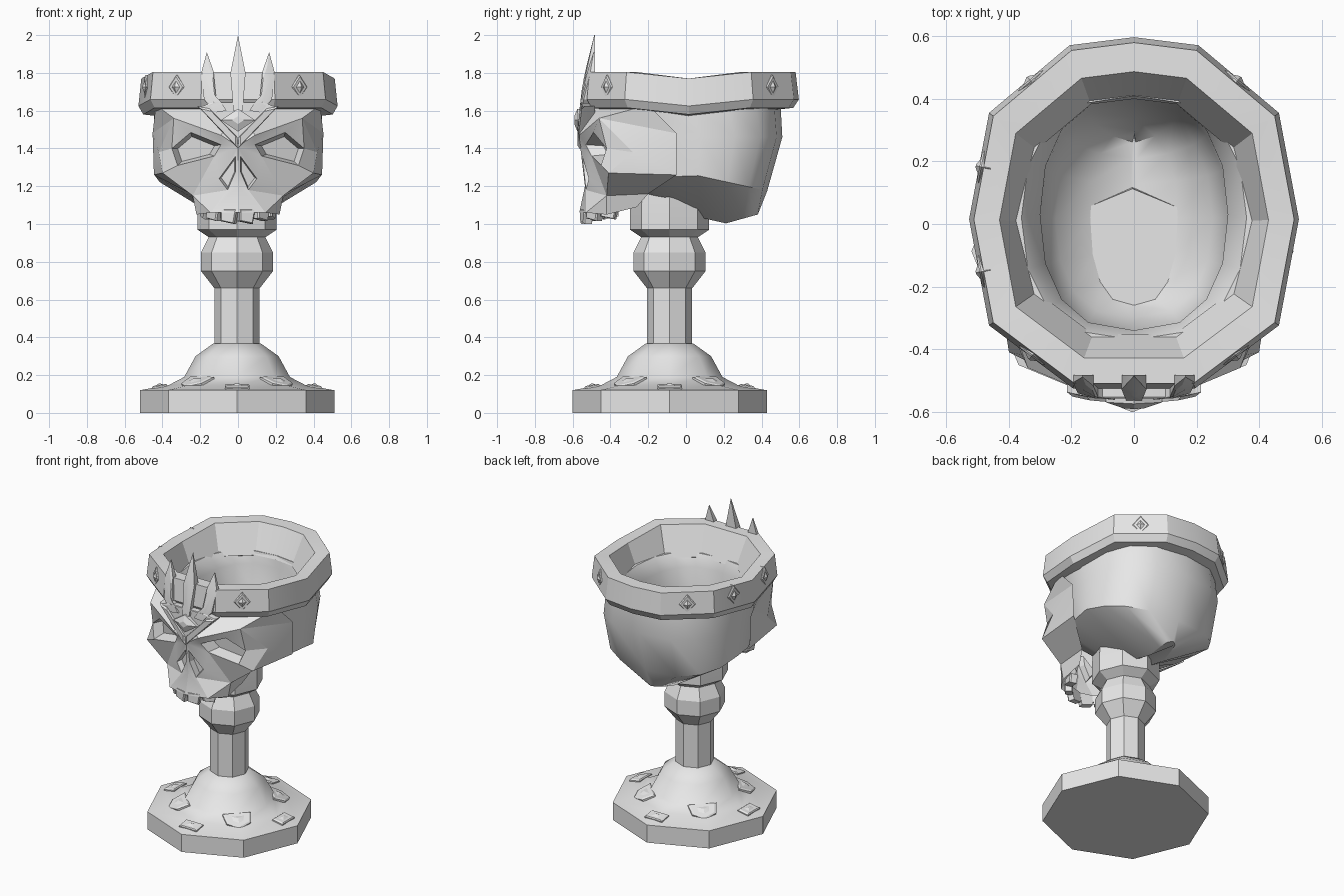
import bpy, bmesh
from math import sin, cos, pi, copysign, radians
from mathutils import Vector

cube = bpy.data.objects.get("Cube")
if cube:
    bpy.data.objects.remove(cube)

stone = bpy.data.materials.new("pale grey")
stone.use_nodes = True
stone.diffuse_color = (0.8, 0.8, 0.8, 1)
stone.node_tree.nodes["Principled BSDF"].inputs["Base Color"].default_value = (0.8, 0.8, 0.8, 1)

CX, CY = -0.005, -0.087   # axis of the stem
FRONT = Vector((0, -1, 0))


def build(name, verts, faces, smooth=20, mirror=False):
    """Mesh object from points and faces, optionally mirrored across x."""
    bm = bmesh.new()
    for side in ((1, -1) if mirror else (1,)):
        made = [bm.verts.new((v[0] * side, v[1], v[2])) for v in verts]
        for face in faces:
            bm.faces.new([made[i] for i in face])
    bmesh.ops.remove_doubles(bm, verts=bm.verts, dist=0.0005)
    bmesh.ops.recalc_face_normals(bm, faces=bm.faces)
    mesh = bpy.data.meshes.new(name)
    bm.to_mesh(mesh)
    bm.free()
    mesh.materials.append(stone)
    obj = bpy.data.objects.new(name, mesh)
    bpy.context.collection.objects.link(obj)
    bpy.ops.object.select_all(action='DESELECT')
    obj.select_set(True)
    bpy.context.view_layer.objects.active = obj
    bpy.ops.object.shade_smooth_by_angle(angle=radians(smooth))
    return obj


def loft(name, rings, smooth=20, start_cap=True, closed=False):
    """Skin a series of rings that have equal point counts."""
    n, count = len(rings[0]), len(rings)
    verts = [p for ring in rings for p in ring]
    faces = []
    for r in range(count if closed else count - 1):
        a, b = r * n, (r + 1) % count * n
        faces += [(a + i, a + (i + 1) % n, b + (i + 1) % n, b + i) for i in range(n)]
    if not closed:
        faces.append(range((count - 1) * n, count * n))
        if start_cap:
            faces.append(range(n))
    return build(name, verts, faces, smooth)


def turned(name, profile, smooth=20):
    """Eight-sided turning around the stem axis."""
    rings = [[(CX + r * cos(k * pi / 4), CY + r * sin(k * pi / 4), z) for k in range(8)]
             for r, z in profile]
    loft(name, rings, smooth)


def taper_ring(pts, normal, height, scale):
    mid = sum(pts, Vector()) / len(pts)
    return [mid + (p - mid) * scale + normal * height for p in pts]


def plate(name, pts, normal, height, scale, back=0.03):
    """Bevelled solid on an outline."""
    loft(name, [[p - normal * back for p in pts], pts, taper_ring(pts, normal, height, scale)])


def recess(name, pts, depth, scale):
    """Open pocket sunk back from an outline."""
    obj = loft(name, [pts, taper_ring(pts, FRONT, -depth, scale)], start_cap=False)
    obj.data.flip_normals()


def jewel(name, centre, normal, outline, height):
    """Low frame with a pointed stone in it, set on a surface."""
    normal = normal.normalized()
    side = Vector((0, 0, 1)).cross(normal).normalized()
    up = normal.cross(side)
    for part, grow, rise, taper in (("frame", 1, 0.006, 0.85), ("stone", 0.7, height, 0.12)):
        pts = [centre + (side * u + up * v) * grow for u, v in outline]
        plate(name + "_" + part, pts, normal, rise, taper)


# Foot, stem and neck
turned("base_slab", [(0.515, 0), (0.515, 0.12)])
turned("foot_dome", [(0.515, 0.12), (0.36, 0.148), (0.28, 0.19), (0.22, 0.3), (0.125, 0.368)], 60)
turned("stem", [(0.12, 0.36), (0.12, 0.66), (0.19, 0.75), (0.19, 0.85), (0.15, 0.93)])
turned("neck", [(0.15, 0.93), (0.21, 0.97), (0.21, 1.09), (0.2, 1.22)])

# Stones on the foot: blocks on the axes, shields on the diagonals
block = [(-0.065, -0.04), (0.065, -0.04), (0.065, 0.04), (-0.065, 0.04)]
shield = [(0, -0.08), (0.075, -0.035), (0.09, 0.05), (-0.09, 0.05), (-0.075, -0.035)]
for k in range(8):
    out = Vector((cos(k * pi / 4), sin(k * pi / 4), 0))
    r, z, lean, shape = (0.31, 0.17, 0.42, shield) if k % 2 else (0.41, 0.142, 0.17, block)
    jewel("foot_jewel", Vector((CX, CY, z)) + out * r, out * lean + Vector((0, 0, 1)), shape, 0.014)


# Skull bowl: outer rings from below, then inner rings back down
def oval(w, front, back, z, slope=0, peak=0, n=16):
    mid, half = (front + back) / 2, (back - front) / 2
    ring = []
    for k in range(n):
        s, c = sin(2 * pi * k / n), cos(2 * pi * k / n)
        y = mid + half * copysign(abs(c) ** 0.9, c)
        ring.append((w * copysign(abs(s) ** 0.75, s), y, z + slope * abs(y - peak)))
    return ring


loft("skull_bowl", [
    oval(0.06, -0.2, 0.38, 1.0, 0.28, 0.2), oval(0.44, -0.3, 0.43, 1.27, -0.22),
    oval(0.45, -0.36, 0.51, 1.46), oval(0.44, -0.47, 0.5, 1.64),
    oval(0.36, -0.37, 0.41, 1.64), oval(0.3, -0.34, 0.4, 1.56),
    oval(0.3, -0.34, 0.38, 1.42), oval(0.25, -0.3, 0.34, 1.3),
    oval(0.14, -0.26, 0.3, 1.22), oval(0.01, -0.24, 0.28, 1.17)], 38)

# Face, one half mirrored
face = dict(
    top=(0, -0.5, 1.64), crown=(0.435, -0.2, 1.63), bridge=(0, -0.56, 1.41),
    eye_in=(0.09, -0.53, 1.42), eye_top=(0.25, -0.49, 1.485), eye_out=(0.35, -0.42, 1.4),
    eye_low=(0.32, -0.45, 1.31), eye_nose=(0.125, -0.5, 1.36),
    brow_in=(0.09, -0.565, 1.47), brow_out=(0.34, -0.46, 1.56),
    temple=(0.452, -0.05, 1.48), hollow=(0.42, -0.28, 1.38), cheek=(0.4, -0.41, 1.27),
    cheek_back=(0.445, -0.05, 1.26), slit_a=(0.012, -0.55, 1.36), slit_b=(0.1, -0.515, 1.24),
    slit_c=(0.055, -0.53, 1.18), slit_d=(0.012, -0.54, 1.28), tip=(0, -0.535, 1.2),
    jowl=(0.24, -0.42, 1.15), lip=(0, -0.565, 1.06), lip_side=(0.145, -0.53, 1.06),
    corner=(0.22, -0.42, 1.05), jaw=(0.22, -0.26, 1.09), jaw_top=(0.25, -0.2, 1.16))
names = list(face)
patches = [
    "top bridge brow_in", "top brow_in brow_out crown", "bridge eye_in brow_in",
    "eye_in eye_top brow_out brow_in", "eye_top eye_out brow_out", "crown brow_out temple",
    "brow_out hollow temple", "brow_out eye_out hollow", "eye_out eye_low cheek hollow",
    "temple hollow cheek_back", "hollow cheek cheek_back", "bridge eye_nose eye_in",
    "bridge slit_a slit_b eye_nose", "bridge slit_a slit_d tip", "slit_d slit_c tip",
    "eye_nose slit_b jowl", "eye_nose jowl cheek eye_low", "slit_b slit_c jowl",
    "tip slit_c lip_side lip", "slit_c jowl lip_side", "jowl corner lip_side",
    "jowl jaw_top jaw corner", "cheek jowl jaw_top cheek_back"]
build("face", list(face.values()), [[names.index(w) for w in p.split()] for p in patches],
      18, mirror=True)


def spots(words, side):
    return [Vector((face[w][0] * side, face[w][1], face[w][2])) for w in words.split()]


for side, label in ((1, "left"), (-1, "right")):
    recess(label + "_eye_socket", spots("eye_in eye_top eye_out eye_low eye_nose", side), 0.08, 0.75)
    recess(label + "_nostril", spots("slit_a slit_b slit_c slit_d", side), 0.04, 0.8)

# Upper teeth around the lip
for turn, low in ((-75, 1.025), (-45, 1.015), (-15, 1.0), (15, 1.0), (45, 1.015), (75, 1.025)):
    t = radians(turn)
    out, along = Vector((sin(t), -cos(t), 0)), Vector((cos(t), sin(t), 0))
    root = Vector((0.19 * sin(t), -0.36 - 0.19 * cos(t), 0))
    tooth = [root + along * u + Vector((0, 0, z))
             for u, z in ((-0.044, low + 0.015), (0.03, low), (0.044, 1.08), (-0.044, 1.08))]
    plate("tooth", tooth, out, 0.008, 0.85, 0.04)

# Rim band: eleven-sided ring dipping at the sides
half = [(0.2, 0.555), (0.45, 0.345), (0.512, 0.015), (0.45, -0.315), (0.19, -0.51)]
outline = [(0, 0.58)] + half + [(-x, y) for x, y in reversed(half)]


def rim(scale, z):
    return [(x * scale, y * scale, z - (0.035 if abs(x) > 0.5 else 0)) for x, y in outline]


loft("rim_band", [rim(1, 1.805), rim(1.03, 1.66), rim(0.98, 1.615), rim(0.74, 1.6),
                  rim(0.69, 1.615), rim(0.84, 1.805)], closed=True)

# Diamond stones on six sides of the band
diamond = [(0, -0.065), (0.052, 0), (0, 0.065), (-0.052, 0)]
for i in (1, 4, 6, 7, 8, 9):
    (ax, ay), (bx, by) = outline[i], outline[i + 1]
    centre = Vector(((ax + bx) / 2 * 1.015, (ay + by) / 2 * 1.015, 1.725))
    jewel("rim_jewel", centre, Vector((ay - by, bx - ax, 0)), diamond, 0.018)


# Crown ornament on the brow: flat behind, its front leaning back to the tips
def crest(name, points, rise, scale, side=1, lift=0):
    pts = [Vector((x * side, -0.565 + 0.22 * max(0, z - 1.64) + 0.6 * x * x - lift, z))
           for x, z in points]
    flat = [Vector((p.x, -0.483, p.z)) for p in pts]
    loft(name, [flat, pts, taper_ring(pts, FRONT, rise, scale)])


crest("crest_back", [(0, 1.42), (0.2, 1.62), (0.13, 1.645), (-0.13, 1.645), (-0.2, 1.62)], 0.004, 0.95)
crest("centre_spike", [(0, 2), (0.04, 1.8), (0.025, 1.6), (-0.025, 1.6), (-0.04, 1.8)], 0.008, 0.3)
crest("crest_jewel", [(0, 1.49), (0.09, 1.55), (0, 1.61), (-0.09, 1.55)], 0.018, 0.35, lift=0.01)
for side in (1, -1):
    crest("side_spike", [(0.165, 1.91), (0.13, 1.81), (0.115, 1.66), (0.06, 1.6),
                         (0.12, 1.59), (0.18, 1.66), (0.195, 1.8)], 0.008, 0.6, side)
    crest("chevron", [(0, 1.4), (0.215, 1.625), (0.15, 1.61), (0, 1.455)], 0.012, 0.85, side)
